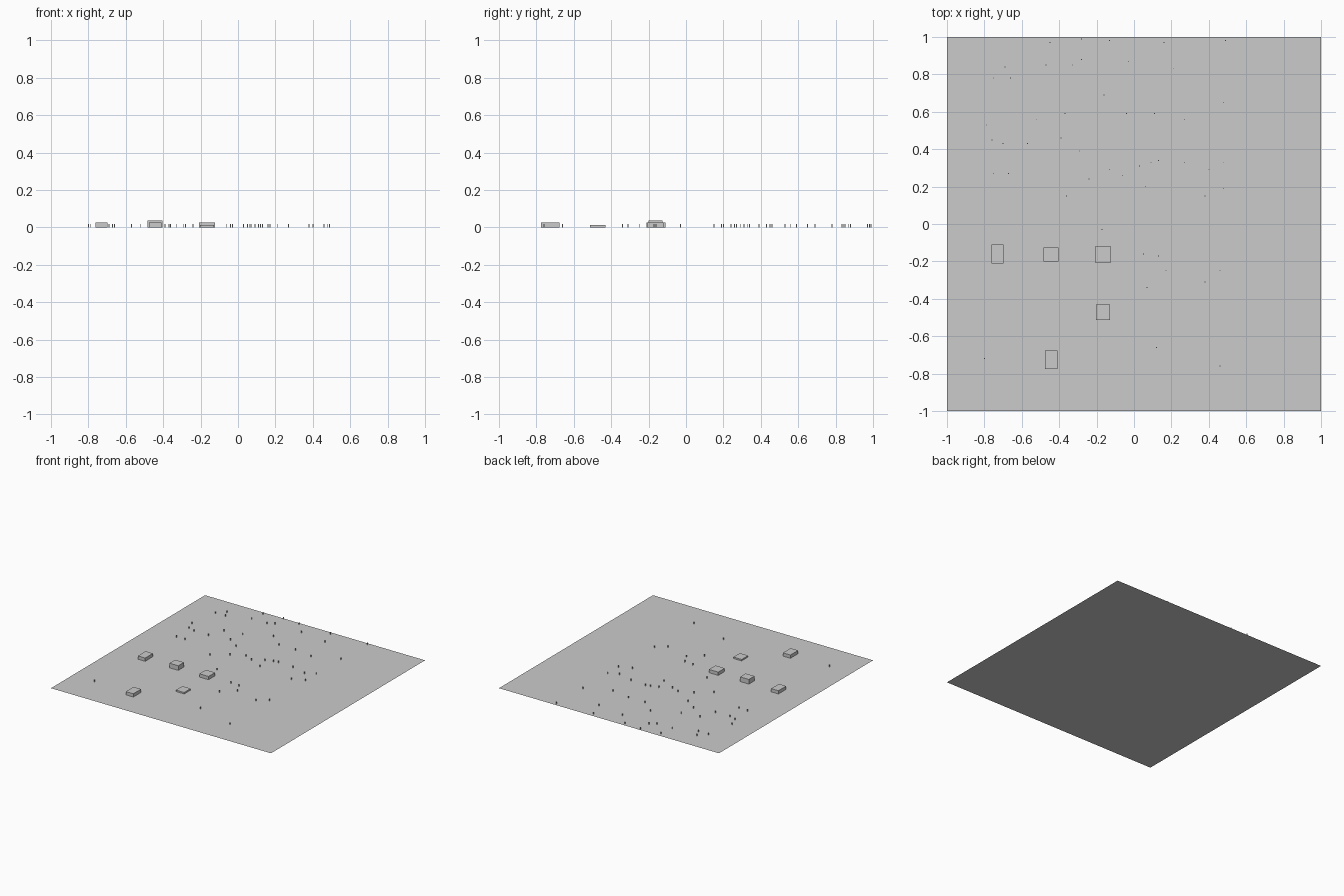
import bpy
import bmesh
from mathutils import Matrix, Vector

default_cube = bpy.data.objects.get("Cube")
if default_cube:
    bpy.data.objects.remove(default_cube, do_unlink=True)


def make_material(name, colour):
    material = bpy.data.materials.new(name)
    material.use_nodes = True
    material.diffuse_color = colour
    material.node_tree.nodes["Principled BSDF"].inputs["Base Color"].default_value = colour
    return material


light_grey = make_material("light grey", (0.6, 0.6, 0.6, 1))


def finish(name, bm):
    mesh = bpy.data.meshes.new(name)
    bm.to_mesh(mesh)
    bm.free()
    mesh.materials.append(light_grey)
    model_part = bpy.data.objects.new(name, mesh)
    bpy.context.collection.objects.link(model_part)
    return model_part


def add_box(bm, centre, width, depth, height):
    """Box standing on the ground at the given plan position."""
    place = Matrix.Translation(Vector((centre[0], centre[1], height / 2)))
    scale = Matrix.Diagonal(Vector((width, depth, height, 1)))
    bmesh.ops.create_cube(bm, size=1, matrix=place @ scale)


def flat_strip(name, left, right, front, back, height):
    """Single upward-facing rectangle, used for the ground and roads."""
    bm = bmesh.new()
    corners = [(left, front), (right, front), (right, back), (left, back)]
    bm.faces.new([bm.verts.new((x, y, height)) for x, y in corners])
    return finish(name, bm)


# Ground and the two roads that meet near the front right corner
ROAD_OUTER, ROAD_INNER, ROAD_HEIGHT = -0.95, -0.89, 0.0005
flat_strip("ground", -1, 1, -1, 1, 0)
flat_strip("front_road", ROAD_OUTER, 1, ROAD_OUTER, ROAD_INNER, ROAD_HEIGHT)
flat_strip("side_road", ROAD_OUTER, ROAD_INNER, ROAD_INNER, 1, ROAD_HEIGHT)

# Block buildings: plan centre, width, depth, height
buildings = {
    "outer_house": ((-0.73, -0.16), 0.066, 0.1, 0.027),
    "tall_house": ((-0.443, -0.163), 0.08, 0.073, 0.038),
    "wide_house": ((-0.166, -0.163), 0.084, 0.084, 0.027),
    "low_house": ((-0.167, -0.472), 0.075, 0.084, 0.012),
    "front_house": ((-0.442, -0.726), 0.068, 0.1, 0.027),
}
for name, (centre, width, depth, height) in buildings.items():
    bm = bmesh.new()
    add_box(bm, centre, width, depth, height)
    finish(name, bm)

# Thin posts scattered over the open land
back_posts = [
    (-.47, .85), (-.45, .97), (-.69, .84), (-.75, .78), (-.66, .78), (-.33, .85),
    (-.28, .88), (-.28, .99), (-.13, .98), (-.03, .87), (.16, .97), (.21, .83),
    (.49, .98), (-.16, .69), (.48, .65), (-.79, .53), (-.52, .56), (-.37, .59),
    (-.04, .59), (.11, .59), (.27, .56), (-.76, .45), (-.7, .43), (-.57, .43),
    (-.39, .46), (-.29, .39),
]
middle_posts = [
    (-.75, .27), (-.67, .27), (.03, .31), (.09, .33), (.13, .34), (.27, .33),
    (.4, .29), (.48, .33), (-.13, .29), (-.06, .26), (-.24, .24), (.06, .2),
    (.38, .15), (.48, .19), (-.36, .15), (-.17, -.03),
]
front_posts = [
    (.05, -.16), (.13, -.17), (.17, -.25), (.46, -.25), (.07, -.34),
    (.38, -.31), (.12, -.66), (.46, -.76), (-.8, -.72),
]
POST_WIDTH, POST_HEIGHT = 0.005, 0.018
for name, positions in (
    ("back_posts", back_posts),
    ("middle_posts", middle_posts),
    ("front_posts", front_posts),
):
    bm = bmesh.new()
    for position in positions:
        add_box(bm, position, POST_WIDTH, POST_WIDTH, POST_HEIGHT)
    finish(name, bm)
